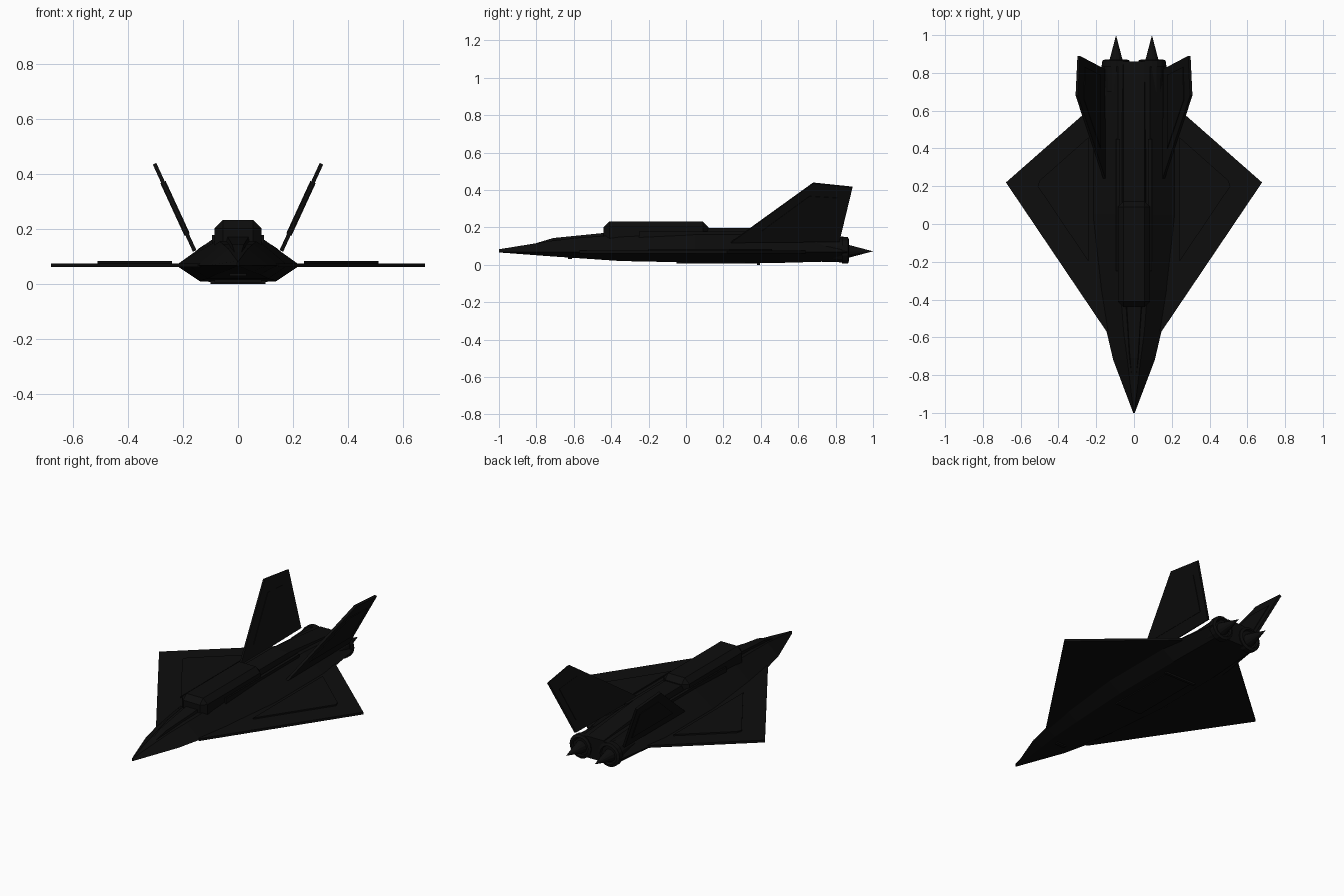
import bpy, bmesh
from math import pi
from mathutils import Vector

if "Cube" in bpy.data.objects:
    bpy.data.objects.remove(bpy.data.objects["Cube"])

black = bpy.data.materials.new("matte_black")
black.diffuse_color = (0.004, 0.004, 0.004, 1)
black.use_nodes = True
black.node_tree.nodes["Principled BSDF"].inputs["Base Color"].default_value = black.diffuse_color


def finish(bm, name):
    bmesh.ops.recalc_face_normals(bm, faces=bm.faces)
    me = bpy.data.meshes.new(name)
    bm.to_mesh(me)
    bm.free()
    ob = bpy.data.objects.new(name, me)
    bpy.context.collection.objects.link(ob)
    me.materials.append(black)
    return ob


def mirror(ob):
    ob.modifiers.new("Mirror", "MIRROR").use_axis = (True, False, False)
    return ob


def loft(name, rings):
    bm = bmesh.new()
    rows = [[bm.verts.new(p) for p in r] for r in rings]
    n = len(rows[0])
    for a, b in zip(rows, rows[1:]):
        for i in range(n):
            bm.faces.new((a[i], a[(i + 1) % n], b[(i + 1) % n], b[i]))
    bm.faces.new(rows[0])
    bm.faces.new(rows[-1])
    return finish(bm, name)


def slab(name, pts, normal, thickness):
    """Flat plate centred on the given outline."""
    off = Vector(normal).normalized() * thickness / 2
    return loft(name, [[Vector(p) - off for p in pts], [Vector(p) + off for p in pts]])


def hull_ring(y, chine, top, bottom, zt, zb):
    zc = 0.068
    half = [(bottom, zb), (chine, zc), (top, zt)]
    return [(x, y, z) for x, z in half] + [(-x, y, z) for x, z in reversed(half)]


def box(name, x0, x1, y0, y1, z0, z1, bevel=0):
    bm = bmesh.new()
    bmesh.ops.create_cube(bm, size=1)
    for v in bm.verts:
        v.co = ((x0 + x1) / 2 + v.co.x * (x1 - x0),
                (y0 + y1) / 2 + v.co.y * (y1 - y0),
                (z0 + z1) / 2 + v.co.z * (z1 - z0))
    if bevel:
        bmesh.ops.bevel(bm, geom=bm.edges[:], offset=bevel, segments=1, affect='EDGES')
    return finish(bm, name)


def turned(name, profile, x, z, sides=16):
    """Closed round part along y from (y, radius) pairs."""
    bm = bmesh.new()
    vs = [bm.verts.new((x + r, y, z)) for y, r in profile]
    edges = [bm.edges.new(e) for e in zip(vs, vs[1:])]
    bmesh.ops.spin(bm, geom=vs + edges, cent=(x, 0, z), axis=(0, 1, 0),
                   angle=2 * pi, steps=sides)
    bmesh.ops.remove_doubles(bm, verts=bm.verts, dist=0.0005)
    return finish(bm, name)


# Faceted hull with side chines
loft("fuselage", [hull_ring(*s) for s in [
    (-1.00, 0.004, 0.002, 0.002, 0.083, 0.066),
    (-0.72, 0.110, 0.035, 0.050, 0.128, 0.045),
    (-0.57, 0.145, 0.055, 0.080, 0.145, 0.035),
    (-0.35, 0.180, 0.072, 0.110, 0.160, 0.020),
    (0.05, 0.225, 0.085, 0.138, 0.168, 0.012),
    (0.50, 0.225, 0.085, 0.138, 0.168, 0.010),
    (0.86, 0.168, 0.085, 0.120, 0.145, 0.020)]])

# Nose ridge leading up to the canopy
loft("nose_ridge", [[(-w, y, 0.07), (w, y, 0.07), (w * .6, y, z), (-w * .6, y, z)]
                    for y, w, z in [(-0.86, 0.012, 0.098), (-0.71, 0.035, 0.143),
                                    (-0.42, 0.065, 0.172)]])

# Canopy and dorsal spine
box("canopy", -0.085, 0.085, -0.44, 0.12, 0.11, 0.232, 0.03)
loft("dorsal_spine", [[(-0.08, y, 0.1), (0.08, y, 0.1), (0.055, y, z), (-0.055, y, z)]
                      for y, z in [(0.0, 0.198), (0.40, 0.196), (0.86, 0.148)]])
mirror(box("shoulder_rail", 0.075, 0.094, -0.25, 0.45, 0.14, 0.178))

# Diamond wings with raised panels
mirror(slab("wing", [(x, y, 0.068) for x, y in [
    (0.10, -0.57), (0.145, -0.57), (0.678, 0.22), (0.20, 0.64), (0.10, 0.64)]],
    (0, 0, 1), 0.014))
mirror(slab("wing_panel", [(x, y, 0.076) for x, y in [
    (0.24, -0.20), (0.51, 0.20), (0.50, 0.23), (0.24, 0.46)]], (0, 0, 1), 0.014))


# Outward-leaning tail fins with thicker inner panels
def fin_points(yz):
    return [(0.155 + 0.46 * (z - 0.115), y, z) for y, z in yz]


lean = (1, 0, -0.46)
mirror(slab("tail_fin", fin_points(
    [(0.24, 0.12), (0.68, 0.437), (0.89, 0.415), (0.82, 0.125)]), lean, 0.014))
mirror(slab("fin_panel", fin_points(
    [(0.40, 0.18), (0.66, 0.37), (0.83, 0.36), (0.79, 0.18)]), lean, 0.021))

# Twin engines: nozzle with rim and exhaust cone
mirror(turned("engine_nozzle", [(0.70, 0), (0.70, 0.06), (0.835, 0.064), (0.835, 0.071),
                                (0.866, 0.071), (0.872, 0.055), (0.85, 0.048),
                                (0.85, 0)], 0.095, 0.077))
mirror(turned("exhaust_cone", [(0.84, 0), (0.84, 0.042), (1.0, 0)], 0.095, 0.072, 12))

# Small belly details
box("belly_bay_door", -0.085, 0.085, -0.05, 0.38, 0.006, 0.03)
box("belly_crossbar", -0.10, 0.10, 0.38, 0.395, 0.0, 0.03)
box("chin_sensor", -0.03, 0.03, -0.63, -0.61, 0.03, 0.06)
